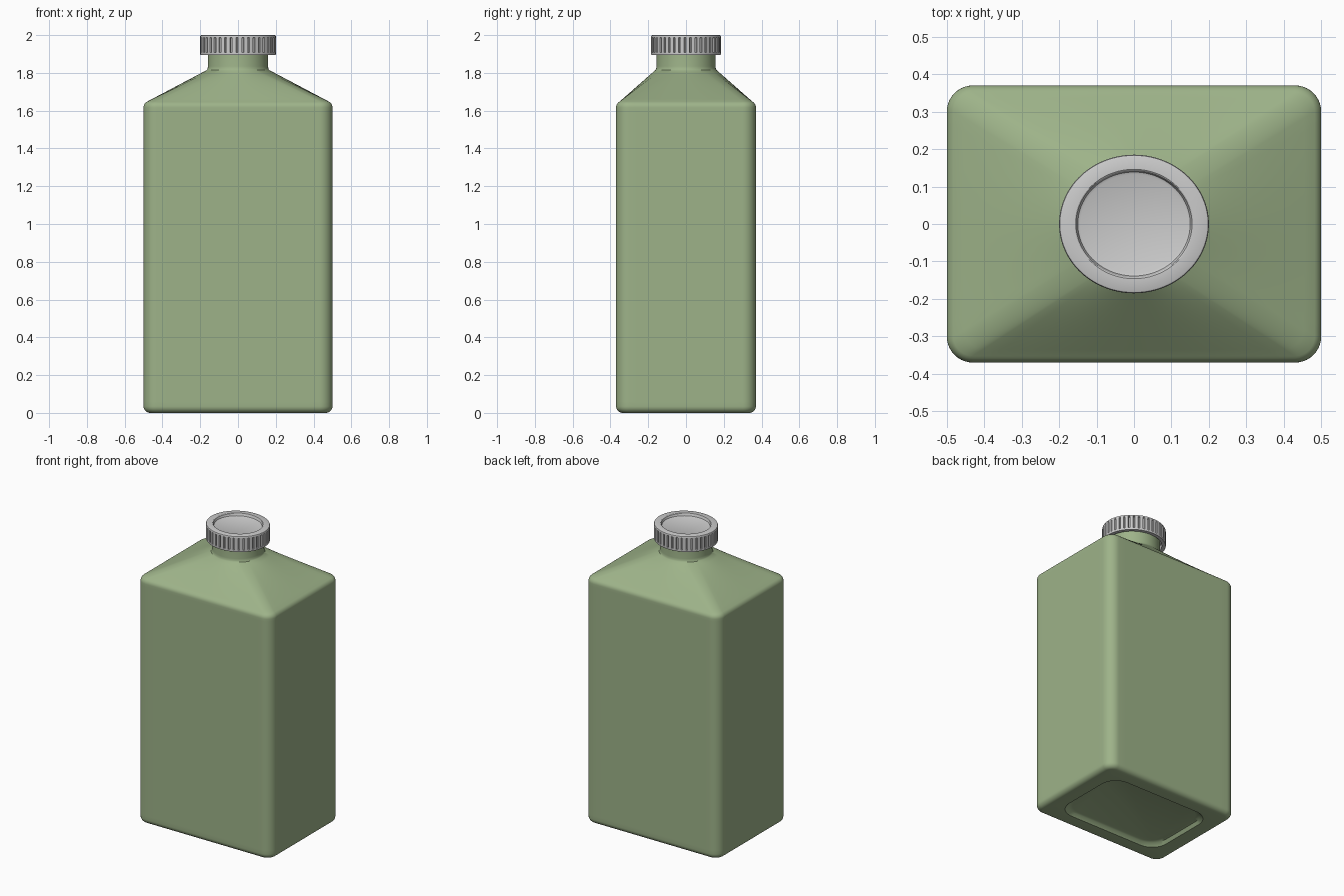
import bpy, bmesh
from math import cos, sin, pi, atan2, radians

if "Cube" in bpy.data.objects:
    bpy.data.objects.remove(bpy.data.objects["Cube"])

SIDE, ARC = 8, 10        # segments per half side and per corner arc


def loft(name, rings, color=None, angle=35):
    """Skin a stack of equal-length rings and close both ends."""
    bm = bmesh.new()
    loops = [[bm.verts.new(p) for p in ring] for ring in rings]
    for a, b in zip(loops, loops[1:]):
        n = len(a)
        for i in range(n):
            j = (i + 1) % n
            bm.faces.new((a[i], a[j], b[j], b[i]))
    bm.faces.new(list(reversed(loops[0])))
    bm.faces.new(loops[-1])
    bmesh.ops.recalc_face_normals(bm, faces=bm.faces)
    me = bpy.data.meshes.new(name)
    bm.to_mesh(me)
    bm.free()
    me.shade_smooth()
    me.set_sharp_from_angle(angle=radians(angle))
    ob = bpy.data.objects.new(name, me)
    bpy.context.collection.objects.link(ob)
    if color:
        mat = bpy.data.materials.new(name + "_colour")
        mat.diffuse_color = color
        mat.use_nodes = True
        mat.node_tree.nodes["Principled BSDF"].inputs["Base Color"].default_value = mat.diffuse_color
        me.materials.append(mat)
    return ob


def rounded_rect(hx, hy, r):
    """Outline in four mirrored quadrants, same point count for any size."""
    quad = [(hx, (hy - r) * i / SIDE) for i in range(SIDE)]
    quad += [(hx - r + r * cos(pi / 2 * i / ARC), hy - r + r * sin(pi / 2 * i / ARC))
             for i in range(ARC)]
    quad += [((hx - r) * (1 - i / SIDE), hy) for i in range(SIDE)]
    pts = list(quad)
    pts += [(-x, y) for x, y in [(0, hy)] + quad[:0:-1]]
    return pts + [(-x, -y) for x, y in pts]


def ellipse_like(rect, rx, ry, hx, hy):
    """Ellipse whose points follow the directions of the outline points."""
    n, out = len(rect), []
    for i, (x, y) in enumerate(rect):
        even = 2 * pi * i / n
        ray = atan2(y / hy, x / hx) % (2 * pi)
        t = 0.5 * (even + ray)
        out.append((rx * cos(t), ry * sin(t)))
    return out


def at(pts, z):
    return [(x, y, z) for x, y in pts]


# Bottle: recessed base, straight walls, sloping shoulder, neck
HX, HY, R = 0.5, 0.37, 0.07
rings = [at(rounded_rect(0.35, 0.235, 0.11), 0.025),
         at(rounded_rect(0.37, 0.25, 0.11), 0.02),
         at(rounded_rect(0.385, 0.265, 0.11), 0.0)]
B = 0.035
for i in range(7):       # rounded bottom edge
    a = pi / 2 * i / 6
    d = B * (1 - sin(a))
    rings.append(at(rounded_rect(HX - d, HY - d, R - d), B * (1 - cos(a))))
rings.append(at(rounded_rect(HX, HY, R), 0.06))
rings.append(at(rounded_rect(HX, HY, R), 1.60))
for i in range(6):       # rounded shoulder edge
    a = radians(60) * i / 5
    d = 0.035 * (1 - cos(a))
    rings.append(at(rounded_rect(HX - d, HY - d, R - d), 1.617 + 0.035 * sin(a)))
d = 0.0175
edge = rounded_rect(HX - d, HY - d, R - d)
z0, z1 = rings[-1][0][2], 1.815
neck = ellipse_like(edge, 0.165, 0.162, HX, HY)
for i in range(1, 13):
    t = i / 12
    rings.append(at([(x + (u - x) * t, y + (v - y) * t)
                     for (x, y), (u, v) in zip(edge, neck)], z0 + (z1 - z0) * t))
for k, z in ((0.975, 1.822), (0.965, 1.835), (0.965, 1.93)):
    rings.append(at([(x * k, y * k) for x, y in neck], z))
loft("bottle", rings, (0.34, 0.45, 0.25, 1))

# Screw cap: grooved grip, rounded rim, recessed top
RIBS = 40
SQ = 0.185 / 0.2


def cap_ring(r, z, groove=0.0):
    pts = []
    for i in range(RIBS):
        for f, cut in ((0.0, 0), (0.32, 0), (0.64, 0), (0.72, 1), (0.92, 1)):
            a = 2 * pi * (i + f) / RIBS
            q = r - groove * cut
            pts.append((q * cos(a), q * sin(a) * SQ, z))
    return pts


G = 0.009
loft("cap", [cap_ring(0.15, 1.93), cap_ring(0.175, 1.93), cap_ring(0.175, 1.895),
             cap_ring(0.198, 1.895), cap_ring(0.2, 1.898), cap_ring(0.2, 1.907),
             cap_ring(0.2, 1.908, G), cap_ring(0.2, 1.984, G),
             cap_ring(0.2, 1.987), cap_ring(0.2, 1.994), cap_ring(0.198, 1.998),
             cap_ring(0.194, 2.0), cap_ring(0.158, 2.0), cap_ring(0.155, 1.998),
             cap_ring(0.15, 1.985), cap_ring(0.143, 1.982)], angle=30)
